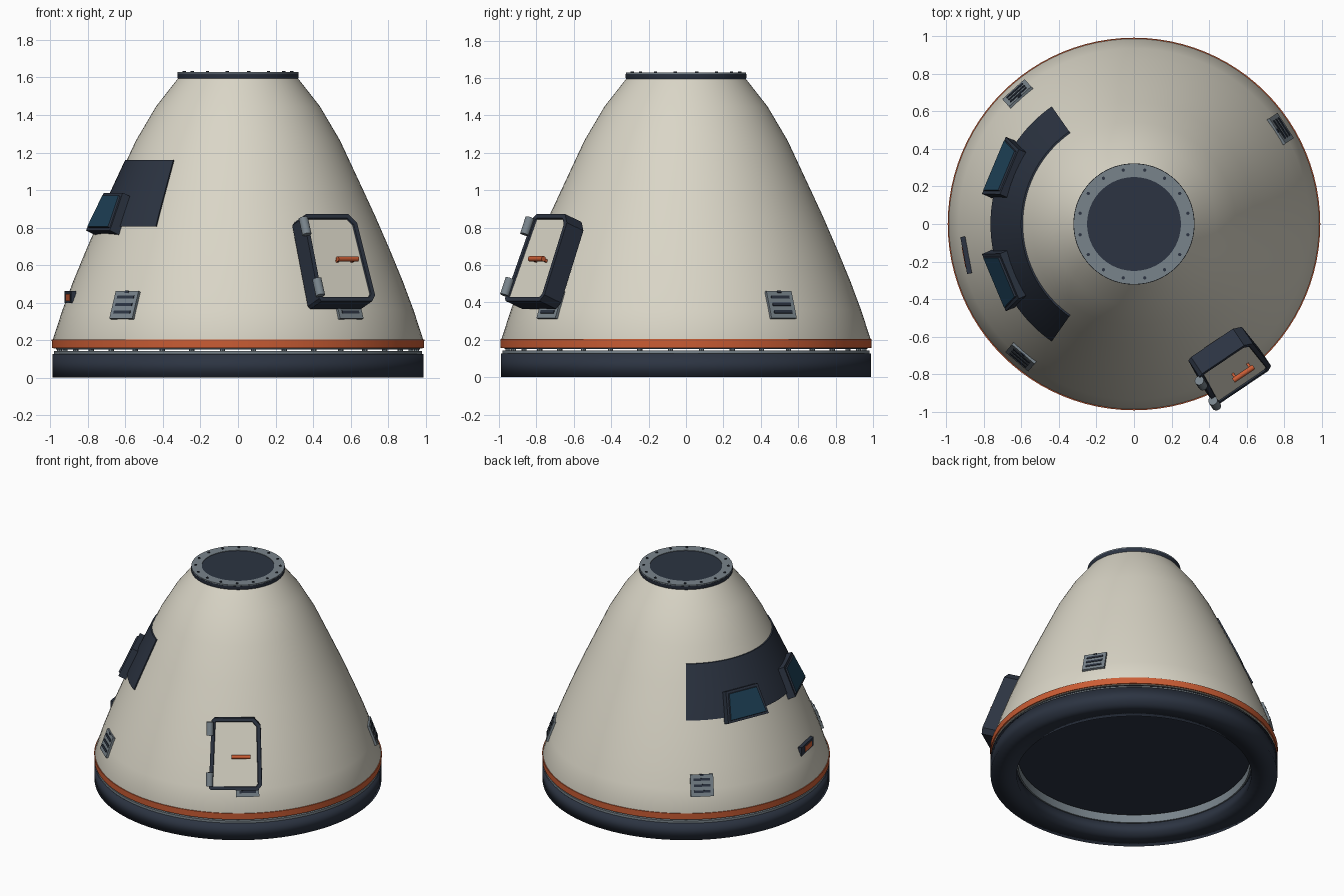
import bpy, bmesh, math
from mathutils import Matrix, Vector

if "Cube" in bpy.data.objects:
    bpy.data.objects.remove(bpy.data.objects["Cube"], do_unlink=True)


def material(name, rgb):
    m = bpy.data.materials.new(name)
    m.use_nodes = True
    m.diffuse_color = (*rgb, 1)
    m.node_tree.nodes["Principled BSDF"].inputs["Base Color"].default_value = (*rgb, 1)
    return m


CREAM = material("cream hull", (0.70, 0.67, 0.57))
NAVY = material("dark navy", (0.025, 0.034, 0.054))
ORANGE = material("orange", (0.60, 0.11, 0.035))
GREY = material("steel grey", (0.19, 0.23, 0.26))
GLASS = material("blue glass", (0.013, 0.055, 0.10))

# Hull outline as (radius, height)
HULL = [(0.982, 0.155), (0.988, 0.2), (0.936, 0.36), (0.88, 0.51), (0.81, 0.68),
        (0.732, 0.86), (0.65, 1.037), (0.543, 1.266), (0.436, 1.447), (0.32, 1.595)]


def hull_radius(z):
    for (r0, z0), (r1, z1) in zip(HULL, HULL[1:]):
        if z <= z1:
            return r0 + (r1 - r0) * (z - z0) / (z1 - z0)
    return HULL[-1][0]


def finish(name, bm, mats, smooth=None):
    bmesh.ops.recalc_face_normals(bm, faces=bm.faces)
    mesh = bpy.data.meshes.new(name)
    bm.to_mesh(mesh)
    bm.free()
    ob = bpy.data.objects.new(name, mesh)
    bpy.context.collection.objects.link(ob)
    for m in mats:
        mesh.materials.append(m)
    if smooth:
        bpy.ops.object.select_all(action='DESELECT')
        ob.select_set(True)
        bpy.context.view_layer.objects.active = ob
        bpy.ops.object.shade_smooth_by_angle(angle=math.radians(smooth))
    return ob


def lathe(name, profile, mat, start=0, end=360, seg=96, closed=True, smooth=35):
    """Sweep a (radius, height) outline around z, in full or as an arc."""
    bm = bmesh.new()
    full = end - start == 360
    rings = []
    for i in range(seg if full else seg + 1):
        a = math.radians(start + (end - start) * i / seg)
        rings.append([bm.verts.new((r * math.cos(a), r * math.sin(a), z)) for r, z in profile])
    n = len(profile)
    for i in range(seg):
        p, q = rings[i], rings[(i + 1) % len(rings)]
        for j in range(n if closed else n - 1):
            k = (j + 1) % n
            bm.faces.new((p[j], q[j], q[k], p[k]))
    if not full:
        bm.faces.new(rings[0])
        bm.faces.new(rings[-1])
    if full and not closed:
        bm.faces.new([r[0] for r in rings])
        bm.faces.new([r[-1] for r in rings])
    return finish(name, bm, [mat], smooth)


def frame(az, z, radius, tilt):
    """Local axes on the hull: x sideways, y up the slope, z outward."""
    a, t = math.radians(az), math.radians(tilt)
    u = Vector((-math.sin(a), math.cos(a), 0))
    n = Vector((math.cos(t) * math.cos(a), math.cos(t) * math.sin(a), math.sin(t)))
    v = n.cross(u)
    m = Matrix((u, v, n)).transposed().to_4x4()
    m.translation = (radius * math.cos(a), radius * math.sin(a), z)
    return m


def prism(name, outline, low, high, place, mats, rim=0, step=0):
    """Extruded outline; a rim insets the front face in a second colour."""
    bm = bmesh.new()
    back = [bm.verts.new((x, y, low)) for x, y in outline]
    front = [bm.verts.new((x, y, high)) for x, y in outline]
    bm.faces.new(back[::-1])
    face = bm.faces.new(front)
    for i in range(len(outline)):
        j = (i + 1) % len(outline)
        bm.faces.new((back[i], back[j], front[j], front[i]))
    if rim:
        bm.normal_update()
        bmesh.ops.inset_individual(bm, faces=[face], thickness=rim)
        bmesh.ops.inset_individual(bm, faces=[face], thickness=0.004, depth=step)
        face.material_index = 1
    bm.transform(place)
    return finish(name, bm, mats)


def rect(w, h, x=0, y=0):
    return [(x - w / 2, y - h / 2), (x + w / 2, y - h / 2),
            (x + w / 2, y + h / 2), (x - w / 2, y + h / 2)]


def rod(name, radius, length, place, mat):
    bm = bmesh.new()
    bmesh.ops.create_cone(bm, cap_ends=True, segments=16, radius1=radius,
                          radius2=radius, depth=length, matrix=place)
    return finish(name, bm, [mat], 40)


def bolt_circle(name, count, ring, z, radius, height, mat):
    bm = bmesh.new()
    for i in range(count):
        a = math.tau * (i + 0.5) / count
        at = Matrix.Translation((ring * math.cos(a), ring * math.sin(a), z))
        bmesh.ops.create_cone(bm, cap_ends=True, segments=8, radius1=radius,
                              radius2=radius, depth=height, matrix=at)
    return finish(name, bm, [mat])


# Hull, stripe and underside
lathe("hull", HULL, CREAM, closed=False)
lathe("orange_stripe", [(0.97, 0.157), (0.992, 0.157), (0.993, 0.203), (0.97, 0.203)], ORANGE)
lathe("hull_floor", [(0.97, 0.151), (0.97, 0.156)], NAVY, closed=False)

# Base ring and the bolted joint above it
lathe("base_ring", [(0.81, 0), (0.99, 0), (0.99, 0.127), (0.81, 0.08)], NAVY, smooth=120)
lathe("joint_ring", [(0.8, 0.08), (0.82, 0.08), (0.982, 0.12), (0.982, 0.142), (0.8, 0.142)], GREY)
bolt_circle("joint_bolts", 36, 0.955, 0.148, 0.014, 0.016, GREY)

# Docking collar on top
lathe("collar", [(0.25, 1.59), (0.318, 1.59), (0.323, 1.6), (0.323, 1.622), (0.25, 1.622)], NAVY)
lathe("collar_flange", [(0.25, 1.615), (0.322, 1.615), (0.322, 1.63), (0.25, 1.63)], GREY)
lathe("collar_cap", [(0.255, 1.6), (0.255, 1.626)], NAVY, closed=False)
bolt_circle("collar_bolts", 16, 0.293, 1.631, 0.009, 0.009, NAVY)

# Dark band behind the windows
heights = [0.805, 0.86, 0.95, 1.037, 1.1, 1.16]
band = [(hull_radius(z) + 0.009, z) for z in heights]
band += [(hull_radius(z) - 0.004, z) for z in reversed(heights)]
lathe("window_band", band, NAVY, start=125, end=235, seg=40)

# Windows, mirrored about the x axis
for side, az in (("left", 157.3), ("right", 202.7)):
    shape = [(-0.165, -0.11), (0.165, -0.11), (0.13, 0.11), (-0.13, 0.11)]
    prism("window_" + side, shape, -0.07, 0.0, frame(az, 0.885, 0.765, 24),
          [NAVY, GLASS], 0.024, 0.01)

# Hatch with chamfered corners, hinges and handle
hatch = frame(-56, 0.64, 0.957, 21.7)
door = [(-0.17, -0.25), (0.155, -0.25), (0.183, -0.215), (0.17, 0.2),
        (0.125, 0.25), (-0.145, 0.25), (-0.167, 0.23), (-0.183, -0.235)]
prism("hatch", door, -0.115, 0, hatch, [NAVY, CREAM], 0.026, -0.008)
for place, y in (("upper", 0.175), ("lower", -0.175)):
    turn = Matrix.Translation((-0.178, y, 0.012)) @ Matrix.Rotation(math.pi / 2, 4, 'X')
    rod("hatch_hinge_" + place, 0.025, 0.095, hatch @ turn, GREY)
bar = Matrix.Translation((0.038, -0.018, 0.026)) @ Matrix.Rotation(math.pi / 2, 4, 'Y')
rod("hatch_handle", 0.014, 0.13, hatch @ bar, ORANGE)
for x in (-0.01, 0.085):
    prism("handle_post", rect(0.014, 0.014, x, -0.018), -0.01, 0.024, hatch, [ORANGE])

# Slotted vents
for i, az in enumerate((33, 131.8, 229.6, -51)):
    spot = frame(az, 0.385, hull_radius(0.385), 20)
    prism(f"vent_{i}", rect(0.16, 0.155), -0.02, 0.012, spot, [GREY])
    for y in (-0.042, 0.0, 0.042):
        prism(f"vent_{i}_slot", rect(0.115, 0.017, 0, y), 0.008, 0.016, spot, [NAVY])
    prism(f"vent_{i}_notch", rect(0.025, 0.012, 0, 0.072), 0.008, 0.015, spot, [NAVY])

# Small side plate with an orange mark
plate = frame(190.5, 0.43, 0.917, 0)
prism("side_plate", rect(0.2, 0.065), -0.02, 0.006, plate, [NAVY])
prism("side_plate_mark", rect(0.11, 0.038, 0.01, -0.003), 0.002, 0.009, plate, [ORANGE])
